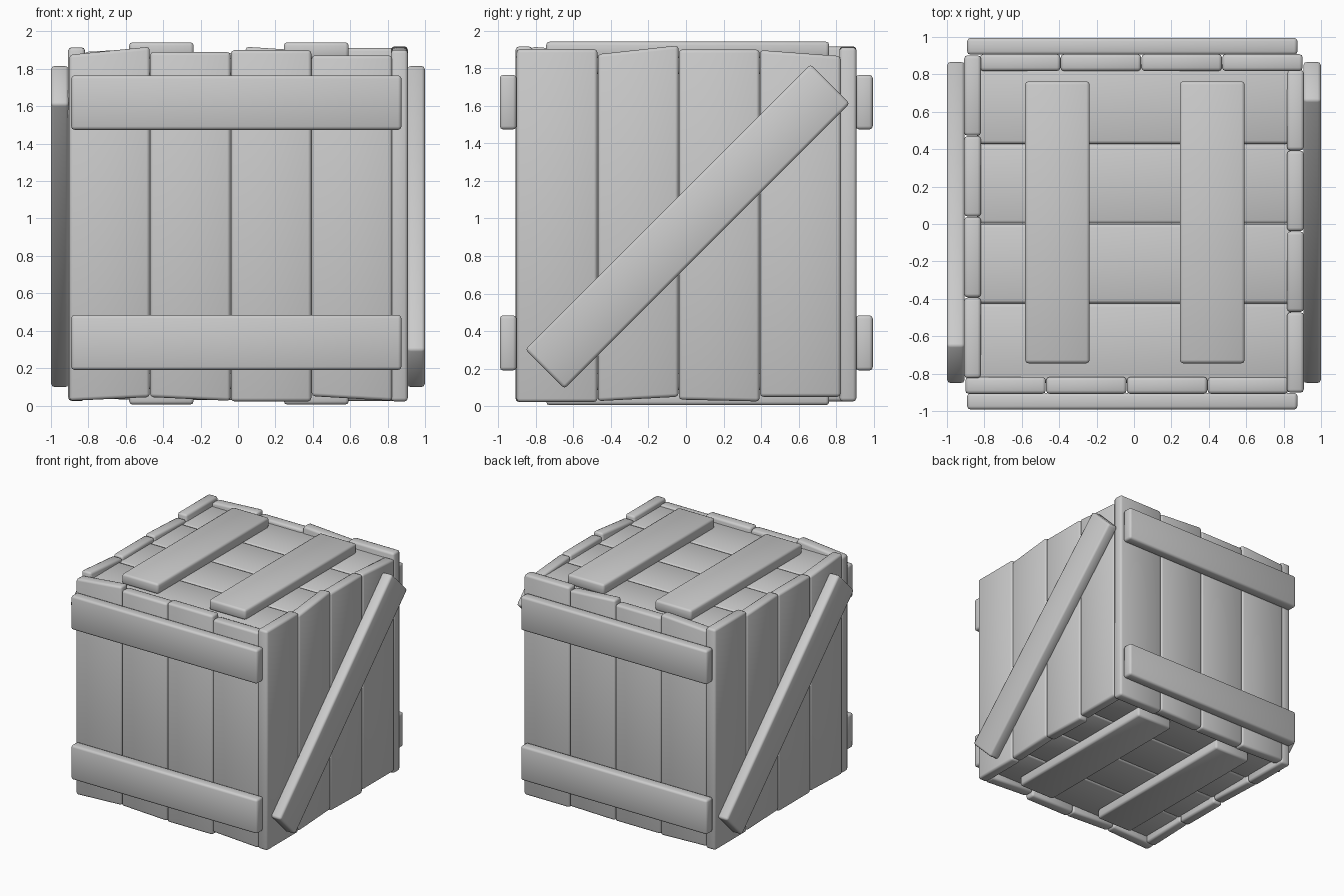
import bpy
import bmesh
from math import pi
from mathutils import Matrix, Vector

if "Cube" in bpy.data.objects:
    bpy.data.objects.remove(bpy.data.objects["Cube"])


def board(name, corners, d0, d1, matrix=Matrix(), bevel=0.018):
    """Extrude a four-cornered outline (local x, z) from y=d0 to y=d1."""
    bm = bmesh.new()
    front = [bm.verts.new((x, d0, z)) for x, z in corners]
    back = [bm.verts.new((x, d1, z)) for x, z in corners]
    bm.faces.new(front)
    bm.faces.new(back[::-1])
    for i in range(4):
        j = (i + 1) % 4
        bm.faces.new((front[j], front[i], back[i], back[j]))
    bm.transform(matrix)
    bmesh.ops.recalc_face_normals(bm, faces=bm.faces)
    bmesh.ops.bevel(bm, geom=bm.edges[:], offset=bevel, segments=2,
                    profile=0.5, affect='EDGES', clamp_overlap=True)
    for f in bm.faces:
        f.smooth = True
    mesh = bpy.data.meshes.new(name)
    bm.to_mesh(mesh)
    bm.free()
    ob = bpy.data.objects.new(name, mesh)
    bpy.context.collection.objects.link(ob)
    return ob


def rect(x0, x1, z0, z1):
    return [(x0, z0), (x1, z0), (x1, z1), (x0, z1)]


# Wall planks, pinwheel around the box: (bottom left, bottom right, top left, top right)
walls = {
    "front": [(.025, .045, 1.875, 1.918), (.045, .025, 1.89, 1.89),
              (.022, .022, 1.90, 1.90), (.05, .025, 1.872, 1.872)],
    "right": [(.022, .022, 1.902, 1.902), (.027, .05, 1.875, 1.922),
              (.035, .025, 1.90, 1.90), (.05, .05, 1.897, 1.865)],
    "back": [(.025, .025, 1.912, 1.912), (.04, .03, 1.89, 1.918),
             (.03, .03, 1.885, 1.885), (.025, .04, 1.915, 1.89)],
    "left": [(.025, .025, 1.915, 1.915), (.03, .045, 1.88, 1.90),
             (.03, .03, 1.89, 1.89), (.04, .025, 1.88, 1.915)],
}
START, WIDTH = -0.902, 0.432
for k, (side, planks) in enumerate(walls.items()):
    turn = Matrix.Rotation(k * pi / 2, 4, 'Z')
    for i, (bl, br, tl, tr) in enumerate(planks):
        a = START + i * WIDTH
        b = a + WIDTH - 0.002
        board(f"{side}_plank_{i + 1}", [(a, bl), (b, br), (b, tr), (a, tl)],
              -0.908, -0.818, turn)

# Lid and floor planks, running left to right
for name, z0, z1 in (("lid", 1.77, 1.858), ("floor", 0.087, 0.175)):
    for i in range(4):
        y = -0.85 + i * 0.426
        board(f"{name}_plank_{i + 1}", rect(-0.84, 0.84, z0, z1), y, y + 0.424)

# Battens on lid and floor
for name, z0, z1 in (("lid", 1.853, 1.942), ("floor", 0.005, 0.092)):
    for side, x0, x1 in (("left", -0.582, -0.237), ("right", 0.245, 0.592)):
        board(f"{name}_batten_{side}", rect(x0, x1, z0, z1), -0.745, 0.763)

# Horizontal battens on front and back
for name, y0, y1 in (("front", -0.992, -0.903), ("back", 0.905, 0.995)):
    for level, z0, z1 in (("lower", 0.19, 0.484), ("upper", 1.474, 1.765)):
        board(f"{name}_batten_{level}", rect(-0.892, 0.874, z0, z1), y0, y1)

# Diagonal braces on left and right
for name, ang in (("right", pi / 2), ("left", -pi / 2)):
    m = (Matrix.Translation(Vector((0, 0.008, 0.957)))
         @ Matrix.Rotation(ang, 4, 'Z') @ Matrix.Rotation(-pi / 4, 4, 'Y'))
    board(f"{name}_diagonal_brace", rect(-1.075, 1.075, -0.148, 0.148), -1.0, -0.905, m)
